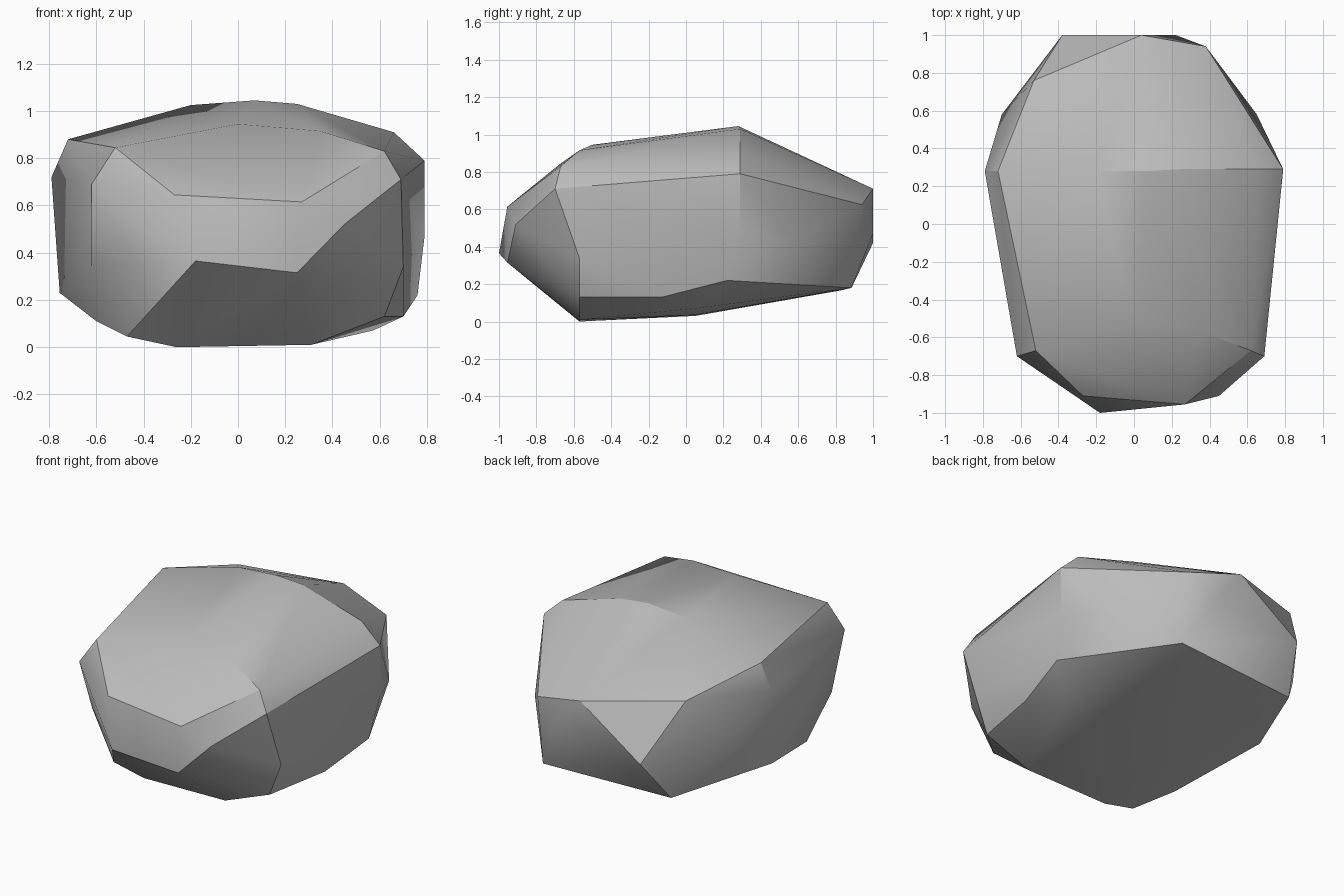
import bpy
import bmesh
import math

# Remove the default cube only
default_cube = bpy.data.objects.get("Cube")
if default_cube is not None:
    bpy.data.objects.remove(default_cube, do_unlink=True)


def make_material(name, colour):
    material = bpy.data.materials.new(name)
    material.use_nodes = True
    material.diffuse_color = colour
    shader = next(node for node in material.node_tree.nodes if node.type == "BSDF_PRINCIPLED")
    shader.inputs["Base Color"].default_value = colour
    shader.inputs["Roughness"].default_value = 0.9
    return material


def build_boulder(name, sections, material):
    """Wrap a convex skin around corner profiles placed along the length."""
    bm = bmesh.new()
    for y, corners in sections:
        for x, z in corners:
            bm.verts.new((x, y, z))
    hull = bmesh.ops.convex_hull(bm, input=bm.verts[:], use_existing_faces=False)
    leftovers = set(hull["geom_interior"]) | set(hull["geom_unused"])
    loose = [item for item in leftovers if isinstance(item, bmesh.types.BMVert) and item.is_valid]
    bmesh.ops.delete(bm, geom=loose, context="VERTS")
    bmesh.ops.recalc_face_normals(bm, faces=bm.faces[:])

    mesh = bpy.data.meshes.new(name)
    bm.to_mesh(mesh)
    bm.free()
    mesh.materials.append(material)
    boulder = bpy.data.objects.new(name, mesh)
    bpy.context.collection.objects.link(boulder)
    return boulder


# Corner profiles (x, z) at each position along y
nose = [
    (-1, [(-.18, .365)]),
    (-.955, [(.25, .315), (.27, .615)]),
    (-.91, [(-.27, .645), (.45, .52)]),
]
shoulders = [
    (-.7, [(-.62, .69), (.69, .71)]),
    (-.67, [(-.52, .845), (.62, .83)]),
    (-.57, [(-.62, .345), (.7, .34), (.62, .13), (.35, .915)]),
    (-.5, [(0, .945)]),
]
underside = [
    (-.57, [(-.47, .045), (-.26, 0), (.31, .01)]),
    (-.35, [(-.6, .11)]),
    (-.13, [(.7, .13)]),
    (.05, [(-.26, .03), (.31, .035), (.57, .07)]),
    (.22, [(-.755, .23), (.76, .22)]),
]
ridge = [
    (.28, [(-.79, .72), (-.72, .88), (-.2, 1.025), (.07, 1.045)]),
    (.29, [(.25, 1.03), (.66, .91), (.79, .79), (.79, .47)]),
]
tail = [
    (.58, [(-.7, .455), (.65, .42)]),
    (.76, [(-.53, .77), (-.42, .78)]),
    (.82, [(-.47, .165)]),
    (.885, [(.38, .18)]),
    (.94, [(.38, .625)]),
    (1, [(.04, .71), (.22, .47), (-.38, .42)]),
]

# Single grey boulder, smooth with crisp ridges
stone = make_material("stone_grey", (.5, .5, .5, 1))
boulder = build_boulder("boulder", nose + shoulders + underside + ridge + tail, stone)

bpy.ops.object.select_all(action="DESELECT")
boulder.select_set(True)
bpy.context.view_layer.objects.active = boulder
bpy.ops.object.shade_smooth_by_angle(angle=math.radians(30))
